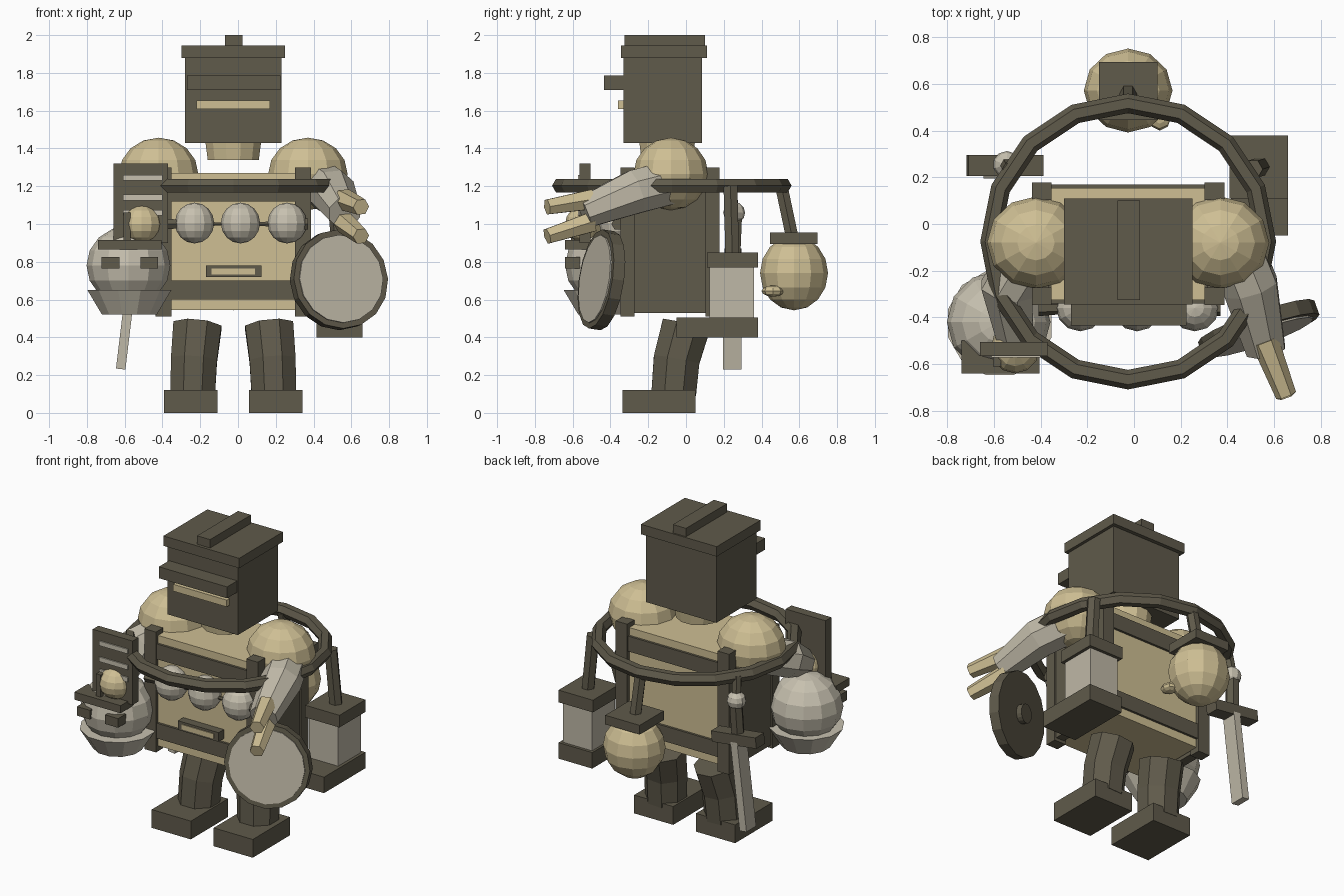
import bpy, bmesh, math
from mathutils import Vector

cube = bpy.data.objects.get("Cube")
if cube:
    bpy.data.objects.remove(cube, do_unlink=True)


def material(name, rgb):
    m = bpy.data.materials.new(name)
    m.use_nodes = True
    m.diffuse_color = (*rgb, 1)
    m.node_tree.nodes["Principled BSDF"].inputs["Base Color"].default_value = (*rgb, 1)
    return m


DARK = material("dark iron", (0.116, 0.103, 0.070))
TAN = material("sand yellow", (0.62, 0.52, 0.295))
BONE = material("pale bone", (0.57, 0.53, 0.43))
GREY = material("pale cloth", (0.52, 0.48, 0.385))


def finish(ob, name, mat):
    ob.name = name
    ob.data.materials.clear()
    ob.data.materials.append(mat)
    return ob


def box(name, mat, x, y, z, tilt=0):
    """Box from (min, max) ranges, optionally leaning about y."""
    spans = (x, y, z)
    bpy.ops.mesh.primitive_cube_add(size=1, location=[(a + b) / 2 for a, b in spans])
    ob = bpy.context.object
    ob.scale = [b - a for a, b in spans]
    ob.rotation_euler.y = tilt
    return finish(ob, name, mat)


def ball(name, mat, loc, radii, segments=12, rings=8):
    bpy.ops.mesh.primitive_uv_sphere_add(segments=segments, ring_count=rings, radius=1, location=loc)
    ob = bpy.context.object
    ob.scale = radii
    return finish(ob, name, mat)


def tube(name, mat, path, radii, sides=8):
    """Flat-sided capped tube along a path with a radius per point."""
    pts = [Vector(p) for p in path]
    bm = bmesh.new()
    loops = []
    for i, p in enumerate(pts):
        t = (pts[min(i + 1, len(pts) - 1)] - pts[max(i - 1, 0)]).normalized()
        u = t.cross(Vector((1, 0, 0))).normalized()
        v = t.cross(u)
        angles = [math.tau * (k + 0.5) / sides for k in range(sides)]
        loops.append([bm.verts.new(p + radii[i] * (u * math.cos(a) + v * math.sin(a))) for a in angles])
    for a, b in zip(loops, loops[1:]):
        for k in range(sides):
            n = (k + 1) % sides
            bm.faces.new((a[k], a[n], b[n], b[k]))
    bm.faces.new(loops[0])
    bm.faces.new(loops[-1])
    bmesh.ops.recalc_face_normals(bm, faces=bm.faces)
    mesh = bpy.data.meshes.new(name)
    bm.to_mesh(mesh)
    bm.free()
    ob = bpy.data.objects.new(name, mesh)
    bpy.context.collection.objects.link(ob)
    return finish(ob, name, mat)


MID = -0.025  # body centre line

# Head
box("head", DARK, (-.28, .23), (-.33, .085), (1.43, 1.88))
box("head_lid", DARK, (-.30, .25), (-.345, .11), (1.88, 1.945))
box("head_ridge", DARK, (-.07, .025), (-.325, .10), (1.945, 2.0))
box("visor", DARK, (-.27, .225), (-.435, -.33), (1.71, 1.785))
box("mouth_slot", TAN, (-.22, .17), (-.36, -.33), (1.61, 1.655))
tube("neck", TAN, [(MID, -.1, 1.34), (MID, -.1, 1.43)], [.14, .152], 12)

# Torso and frame
box("torso", TAN, (-.355, .305), (-.325, .155), (.545, 1.27))
for side, name in ((-1, "right"), (1, "left")):
    x = MID + side * .37
    box(name + "_side_panel", DARK, (x - .03, x + .03), (-.3, .14), (.53, 1.2))
    for y, end in ((-.31, "front"), (.14, "back")):
        box(f"{name}_{end}_post", DARK, (x - .042, x + .042), (y - .037, y + .037), (.51, 1.3))
for z, level in ((.6, "lower"), (1.12, "upper")):
    box(level + "_front_bar", DARK, (-.39, .34), (-.34, -.31), (z, z + .1))
    box(level + "_back_bar", DARK, (-.39, .34), (.14, .17), (z, z + .1))
box("belly_slot_frame", DARK, (-.17, .125), (-.38, -.32), (.72, .78))
box("belly_slot", TAN, (-.14, .09), (-.385, -.375), (.733, .765))

# Trophy balls on a rod
tube("chest_rod", DARK, [(-.41, -.36, 1.0), (0, -.3601, 1.0), (.37, -.36, 1.0)], [.035] * 3, 6)
for i, x in enumerate((-.23, .013, .26)):
    ball(f"chest_ball_{i + 1}", BONE, (x, -.36, 1.005), (.104, .1, .108))

# Hoop around the body
bpy.ops.mesh.primitive_torus_add(major_segments=16, minor_segments=6, major_radius=.592,
                                 minor_radius=.042, location=(MID, -.075, 1.203))
finish(bpy.context.object, "hoop", DARK)

# Legs, feet and shoulders
for side, name in ((-1, "right"), (1, "left")):
    path = [(MID + side * d, y, z) for d, y, z in
            ((.215, -.065, .1), (.208, -.05, .28), (.19, 0, .46))]
    tube(name + "_leg", DARK, path, [.128, .132, .138], 8)
    fx = MID + side * .225
    box(name + "_foot", DARK, (fx - .142, fx + .142), (-.335, .05), (0, .12))
    ball(name + "_shoulder", TAN, (MID + side * .395, -.08, 1.265), (.21, .198, .192))

# Left arm with two thick fingers
tube("left_arm", GREY, [(.42, -.08, 1.22), (.5, -.27, 1.17), (.565, -.54, 1.06)], [.125, .125, .09])
for name, z0, z1 in (("upper", 1.13, 1.09), ("lower", 1.01, .935)):
    tube(f"left_{name}_finger", TAN, [(.56, -.5, z0), (.652, -.735, z1)], [.06, .045], 6)

# Right arm and fist
tube("right_arm", GREY, [(-.43, -.1, 1.2), (-.545, -.28, 1.13), (-.51, -.48, 1.02)], [.12, .12, .085])
ball("right_fist", TAN, (-.51, -.535, 1.0), (.105, .105, .1))

# Round shield
facing = Vector((.33, -.92, .14)).normalized()
centre = Vector((.535, -.45, .705))


def disc(name, mat, radius, start, end):
    bpy.ops.mesh.primitive_cylinder_add(vertices=16, radius=radius, depth=end - start,
                                        location=centre + facing * (start + end) / 2)
    ob = bpy.context.object
    ob.rotation_euler = facing.to_track_quat("Z", "Y").to_euler()
    finish(ob, name, mat)


disc("shield", DARK, .265, -.035, .03)
disc("shield_face", GREY, .235, .03, .038)
disc("shield_boss", DARK, .06, -.07, -.035)

# Held tablet with pale lines
box("tablet", DARK, (-.66, -.37), (-.565, -.505), (.9, 1.32))
for i, z in enumerate((1.245, 1.14, 1.06)):
    box(f"tablet_line_{i + 1}", BONE, (-.61, -.4), (-.573, -.564), (z - .015, z + .015))

# Hanging skull with jaw, brow and eyes
ball("skull", BONE, (-.58, -.42, .78), (.222, .22, .21))
tube("skull_jaw", BONE, [(-.575, -.425, .52), (-.575, -.425, .65)], [.15, .23], 12)
box("skull_brow", DARK, (-.74, -.405), (-.64, -.5), (.865, .915))
for x, name in ((-.675, "right"), (-.47, "left")):
    box(f"skull_{name}_eye", DARK, (x - .047, x + .047), (-.64, -.56), (.765, .825))
box("skull_strap", DARK, (-.605, -.57), (-.61, -.57), (.91, 1.06))

# Gourd hung at the back
tube("gourd_rod", DARK, [(MID, .505, 1.2), (MID, .56, .94)], [.038, .038], 6)
box("gourd_cap", DARK, (-.15, .1), (.445, .695), (.895, .955))
ball("gourd", TAN, (MID, .572, .74), (.19, .18, .197))
ball("gourd_spout", TAN, (.11, .46, .645), (.05, .06, .03), 8, 6)

# Lantern hung at the left
tube("lantern_rod", DARK, [(.51, .235, 1.2), (.54, .245, .84)], [.042, .042], 6)
box("lantern_top", DARK, (.41, .66), (.11, .38), (.77, .85))
box("lantern_body", GREY, (.43, .64), (.125, .36), (.505, .77))
box("lantern_base", DARK, (.415, .66), (-.05, .38), (.4, .505))

# Dagger hung at the right
box("dagger_blade", GREY, (-.612, -.562), (.195, .295), (.23, .8), .12)
box("dagger_guard", DARK, (-.715, -.39), (.205, .295), (.78, .85), .12)
tube("dagger_grip", DARK, [(-.555, .25, .8), (-.545, .26, 1.04)], [.042, .042], 6)
ball("dagger_pommel", BONE, (-.545, .255, 1.06), (.06, .058, .058), 10, 6)
tube("dagger_hanger", DARK, [(-.545, .255, 1.08), (-.535, .235, 1.21)], [.03, .03], 6)
